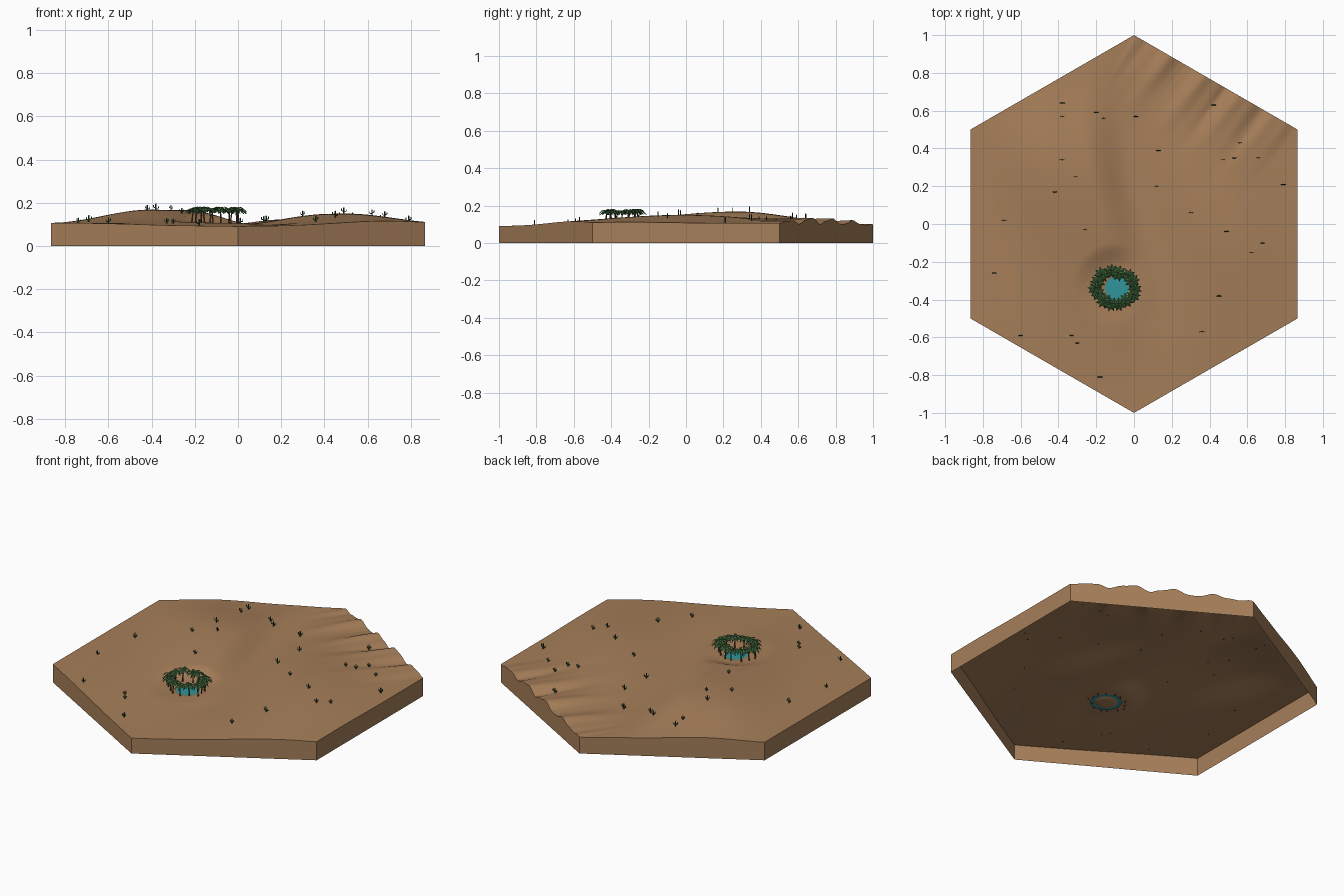
import bpy, bmesh, math, random
from mathutils import Vector, Matrix

random.seed(4)
cube = bpy.data.objects.get("Cube")
if cube:
    bpy.data.objects.remove(cube, do_unlink=True)


def material(name, rgb):
    m = bpy.data.materials.new(name)
    m.use_nodes = True
    m.diffuse_color = (*rgb, 1)
    bsdf = next(n for n in m.node_tree.nodes if n.type == 'BSDF_PRINCIPLED')
    bsdf.inputs["Base Color"].default_value = (*rgb, 1)
    return m


sand = material("sand", (0.38, 0.21, 0.10))
water = material("teal_water", (0.03, 0.30, 0.32))
bark = material("palm_bark", (0.12, 0.06, 0.03))
leaf = material("palm_green", (0.05, 0.14, 0.045))
cactus_green = material("cactus_green", (0.015, 0.07, 0.025))


def to_mesh(bm, name, *mats):
    me = bpy.data.meshes.new(name)
    bm.to_mesh(me)
    bm.free()
    for m in mats:
        me.materials.append(m)
    return me


def place(name, me, loc=(0, 0, 0), turn=0, scale=1):
    ob = bpy.data.objects.new(name, me)
    ob.location, ob.rotation_euler.z, ob.scale = loc, turn, (scale,) * 3
    bpy.context.collection.objects.link(ob)
    return ob


def step(a, b, v):
    t = min(1, max(0, (v - a) / (b - a)))
    return t * t * (3 - 2 * t)


def bell(v, mid, low, high):
    return math.exp(-0.5 * ((v - mid) / (low if v < mid else high)) ** 2)


POOL = Vector((-0.09, -0.34))


def height(x, y):
    # Valley winding between two dunes
    valley = 0.03 - 0.08 * math.sin(3.2 * (y - 0.08))
    u = x - valley
    z = 0.097 + 0.01 * step(0.3, 0.8, abs(x)) - 0.006 * step(0.5, 1, -y)
    z += 0.07 * bell(y, 0.27, 0.42, 0.28) * step(0, 0.22, -u) * (1 - step(0.38, 0.82, -u))
    z += 0.05 * bell(y, 0, 0.4, 0.4) * step(0, 0.36, u) * (1 - step(0.42, 0.85, u))
    # Wind gullies running in from one back edge
    d = 0.866 - 0.5 * x - 0.866 * y
    t = 0.8 * x - 0.6 * y
    edge = max(0, 1 - (2 * (0.866 * x - 0.5 * y)) ** 2)
    wave = abs(math.sin(13 * t + 0.6)) + 0.5 * math.sin(29 * t) + 0.25 * math.sin(61 * t)
    z += 0.016 * wave * edge ** 0.5 * math.exp(-(d / 0.24) ** 2)
    # Level ground and hollow of the oasis
    r = (Vector((x, y)) - POOL).length
    z += (0.104 - z) * (1 - step(0.1, 0.24, r))
    return z - 0.014 * (1 - step(0.03, 0.09, r))


# Hexagonal ground, open underneath
bm = bmesh.new()
hub = bm.verts.new((0, 0, 0))
rim = [bm.verts.new((math.cos(a), math.sin(a), 0))
       for a in (math.pi / 2 + k * math.pi / 3 for k in range(6))]
for k in range(6):
    bm.faces.new((hub, rim[k], rim[(k + 1) % 6]))
bmesh.ops.subdivide_edges(bm, edges=bm.edges[:], cuts=79, use_grid_fill=True)
for v in bm.verts:
    v.co.z = height(v.co.x, v.co.y)
border = [e for e in bm.edges if e.is_boundary]
out = bmesh.ops.extrude_edge_only(bm, edges=border)["geom"]
for v in out:
    if isinstance(v, bmesh.types.BMVert):
        v.co.z = 0
bmesh.ops.recalc_face_normals(bm, faces=bm.faces[:])
bm.normal_update()
if min(bm.faces, key=lambda f: f.calc_center_median().xy.length).normal.z < 0:
    bmesh.ops.reverse_faces(bm, faces=bm.faces[:])
ground = place("desert_ground", to_mesh(bm, "desert_ground", sand))
bpy.context.view_layer.objects.active = ground
ground.select_set(True)
bpy.ops.object.shade_smooth_by_angle(angle=math.radians(35))
ground.select_set(False)

# Pool
bm = bmesh.new()
bmesh.ops.create_circle(bm, cap_ends=True, segments=32, radius=0.085)
place("oasis_pool", to_mesh(bm, "oasis_pool", water), (*POOL, 0.098))


def tube(bm, points, radii, sides=6):
    rings = []
    for i, p in enumerate(points):
        ahead = Vector(points[min(i + 1, len(points) - 1)])
        behind = Vector(points[max(i - 1, 0)])
        rot = (ahead - behind).to_track_quat('Z', 'Y')
        rings.append([bm.verts.new(Vector(p) + rot @ Vector(
            (radii[i] * math.cos(a), radii[i] * math.sin(a), 0)))
            for a in (k * math.tau / sides for k in range(sides))])
    for lo, hi in zip(rings, rings[1:]):
        for k in range(sides):
            j = (k + 1) % sides
            bm.faces.new((lo[k], lo[j], hi[j], hi[k]))
    bm.faces.new(rings[-1])
    bm.faces.new(rings[0][::-1])


def frond(bm, turn, lift):
    # Arched leaf with a raised midrib and toothed edges
    rot = Matrix.Rotation(turn, 3, 'Z')
    rows = []
    for i in range(6):
        t = i / 5
        r, z = 0.046 * t, 0.074 + lift * math.sin(2.2 * t) - 0.024 * t * t
        w = 0.011 * math.sin(math.pi * (0.12 + 0.88 * t)) * (1 if i % 2 else 0.6)
        rows.append([bm.verts.new(rot @ Vector((r, s * w, z - abs(s) * 0.004)))
                     for s in (-1, 0, 1)])
    for a, b in zip(rows, rows[1:]):
        for k in range(2):
            bm.faces.new((a[k], b[k], b[k + 1], a[k + 1])).material_index = 1


# Palms ringing the pool
bm = bmesh.new()
tube(bm, [(0.008, 0, -0.008), (0.005, 0, 0.025), (0.001, 0, 0.055), (0, 0, 0.075)],
     [0.005, 0.0038, 0.0032, 0.003])
for k in range(9):
    frond(bm, k * math.tau / 9, 0.012 if k % 2 else 0.004)
palm = to_mesh(bm, "palm", bark, leaf)
COUNT = 14
for k in range(COUNT):
    a = k * math.tau / COUNT
    x = -0.1 + 0.108 * math.cos(a) + random.uniform(-0.008, 0.008)
    y = -0.338 + 0.086 * math.sin(a) + random.uniform(-0.008, 0.008)
    place("palm_%d" % (k + 1), palm, (x, y, height(x, y)),
          random.uniform(0, math.tau), random.uniform(0.85, 1))

# Cacti with two upturned arms
bm = bmesh.new()
tube(bm, [(0, 0, -0.004), (0, 0, 0.028), (0, 0, 0.031)], [0.0035, 0.0035, 0.0015])
for s, z in ((-1, 0.009), (1, 0.013)):
    tube(bm, [(0, 0, z), (s * 0.009, 0, z), (s * 0.0115, 0, z + 0.003),
              (s * 0.0115, 0, z + 0.012)], [0.0024, 0.0024, 0.0024, 0.0018])
cactus = to_mesh(bm, "cactus", cactus_green)
spots = [(-.38, .64), (-.38, .57), (-.2, .59), (-.16, .56), (.01, .57), (.42, .63),
         (.56, .43), (.47, .34), (.53, .35), (.66, .35), (.79, .21), (-.38, .34),
         (-.31, .25), (-.42, .17), (.13, .39), (.12, .2), (.3, .06), (-.69, .02),
         (-.26, -.03), (.49, -.04), (.68, -.1), (.62, -.15), (-.74, -.26), (.45, -.38),
         (.36, -.57), (-.6, -.59), (-.33, -.59), (-.3, -.63), (-.18, -.81)]
for k, (x, y) in enumerate(spots):
    place("cactus_%d" % (k + 1), cactus, (x, y, height(x, y)),
          random.choice((0, math.pi)), random.uniform(0.75, 1.05))
